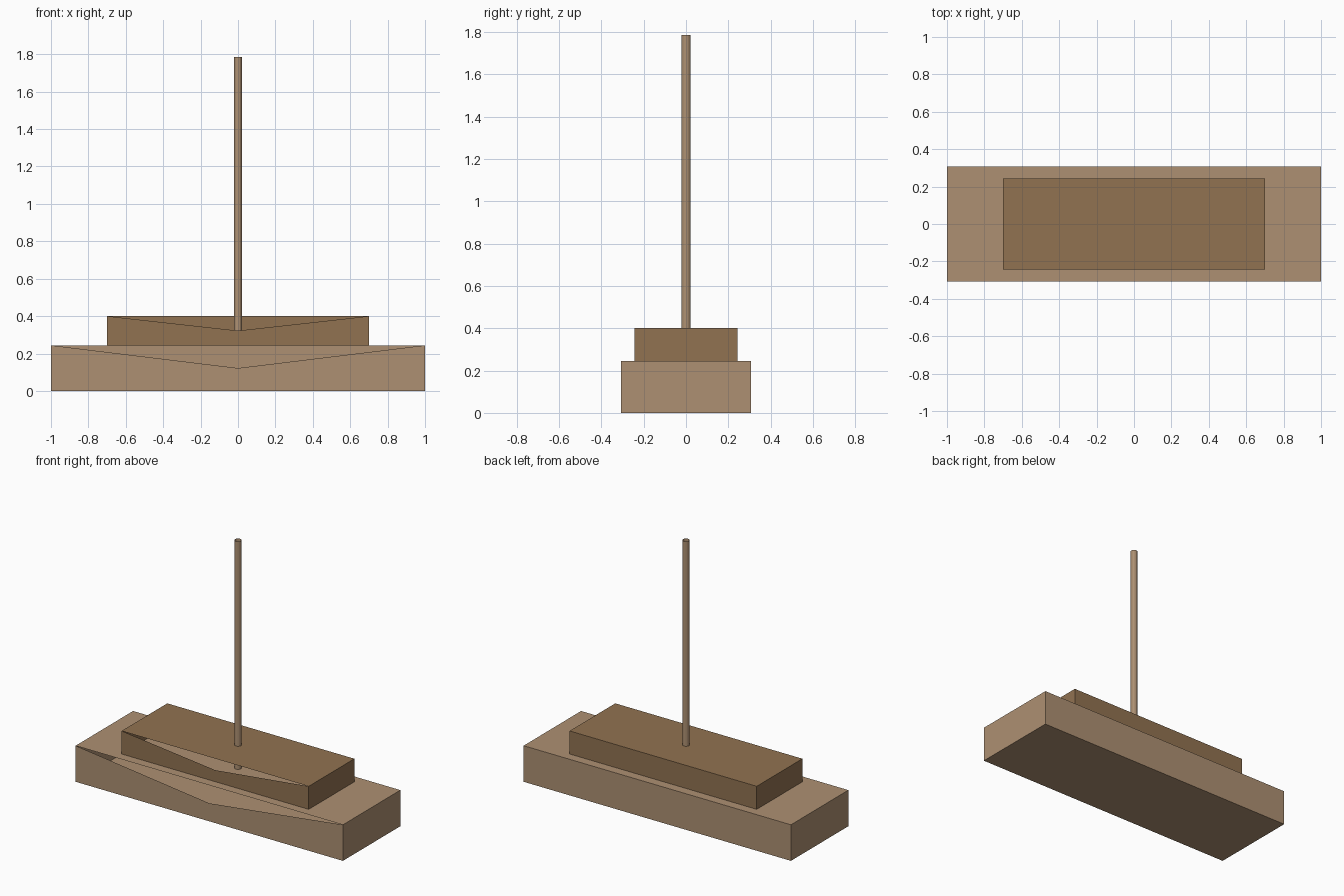
import bpy, bmesh

if "Cube" in bpy.data.objects:
    bpy.data.objects.remove(bpy.data.objects["Cube"])


def material(name, rgb):
    m = bpy.data.materials.new(name)
    m.diffuse_color = (*rgb, 1)
    m.use_nodes = True
    m.node_tree.nodes["Principled BSDF"].inputs["Base Color"].default_value = m.diffuse_color
    return m


def add_object(name, bm, mat):
    me = bpy.data.meshes.new(name)
    bm.to_mesh(me)
    bm.free()
    me.materials.append(mat)
    ob = bpy.data.objects.new(name, me)
    bpy.context.collection.objects.link(ob)
    return ob


def hollow_step(name, hx, hy, z0, z1, mat, bottom=True):
    """Thin-walled box whose front has a V-shaped opening down to its centre."""
    bm = bmesh.new()
    bmesh.ops.create_cube(bm, size=2)
    for v in bm.verts:
        v.co = (v.co.x * hx, v.co.y * hy, z0 if v.co.z < 0 else z1)
    bm.normal_update()
    if not bottom:
        bmesh.ops.delete(bm, geom=[f for f in bm.faces if f.normal.z < -0.9],
                         context='FACES_ONLY')
    # split the front into four triangles and drop the upper one
    front = [f for f in bm.faces if f.normal.y < -0.9]
    tris = bmesh.ops.poke(bm, faces=front)['faces']
    top_tri = max(tris, key=lambda f: f.calc_center_median().z)
    bmesh.ops.delete(bm, geom=[top_tri], context='FACES_ONLY')
    return add_object(name, bm, mat)


light_wood = material("light_wood", (0.42, 0.28, 0.17))
dark_wood = material("dark_wood", (0.285, 0.17, 0.083))

# Stepped base
hollow_step("lower_step", 1.0, 0.307, 0.0, 0.244, light_wood)
hollow_step("upper_step", 0.70, 0.244, 0.244, 0.40, dark_wood, bottom=False)

# Open-ended pole standing on the lower step
z0, z1 = 0.244, 1.785
bm = bmesh.new()
bmesh.ops.create_cone(bm, cap_ends=False, segments=12, radius1=0.022,
                      radius2=0.022, depth=z1 - z0)
bmesh.ops.translate(bm, verts=bm.verts, vec=(0, 0, (z0 + z1) / 2))
add_object("pole", bm, light_wood)
